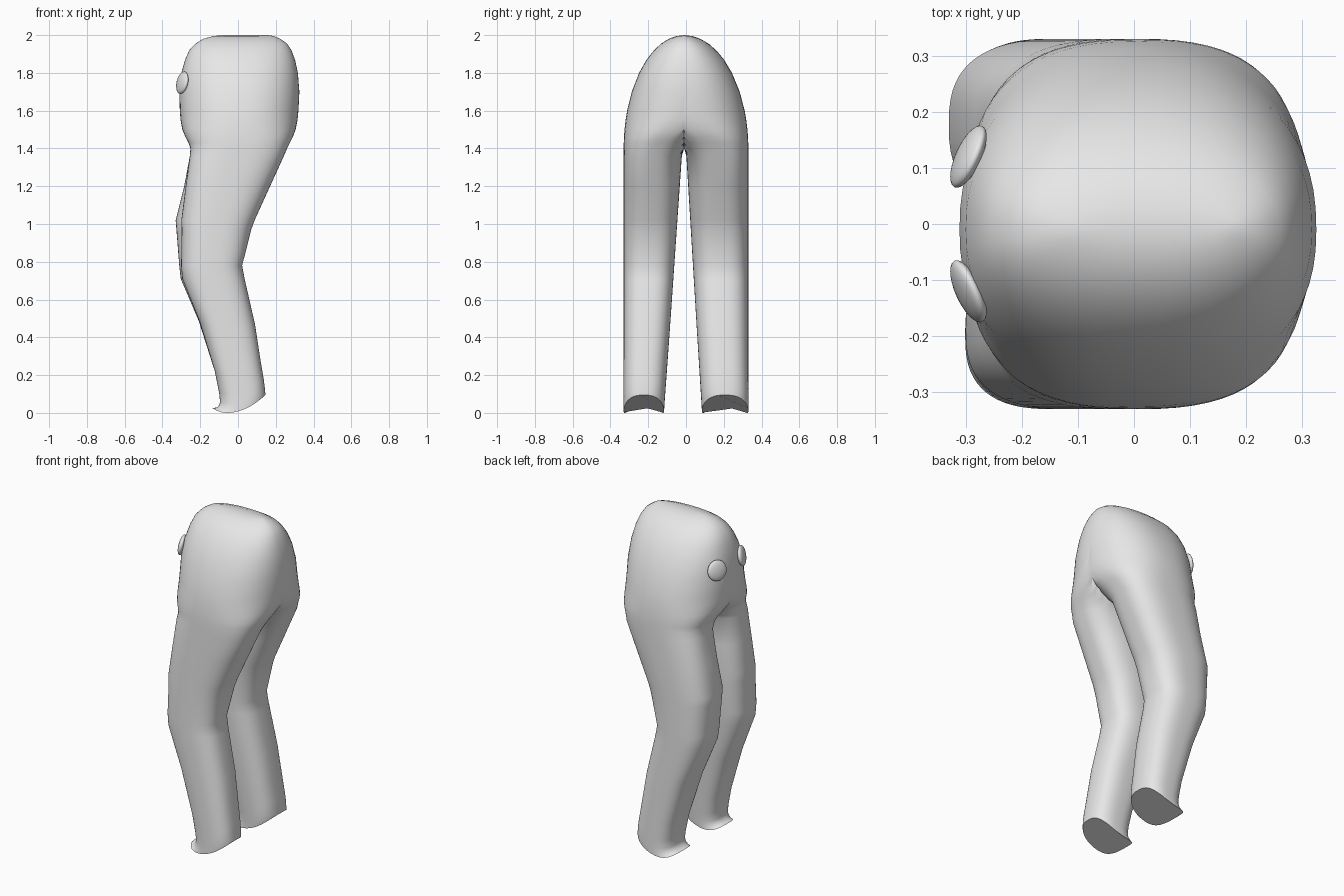
import bpy, bmesh, math
from mathutils import Vector

if "Cube" in bpy.data.objects:
    bpy.data.objects.remove(bpy.data.objects["Cube"])

grey = bpy.data.materials.new("plain_grey")
grey.diffuse_color = (0.8, 0.8, 0.8, 1)
grey.use_nodes = True
grey.node_tree.nodes["Principled BSDF"].inputs["Base Color"].default_value = grey.diffuse_color

N = 64          # points around each half section
SEAM = -0.01    # y of the centre seam

# Hip sections: z, x_min, x_max, split (0 = one body, 0.5 = two separate lobes)
HIPS = [
    (2.0, -0.08, 0.16, 0), (1.995, -0.13, 0.19, 0), (1.98, -0.185, 0.225, 0),
    (1.955, -0.225, 0.26, 0), (1.92, -0.258, 0.283, 0), (1.87, -0.28, 0.302, 0),
    (1.8, -0.3, 0.317, 0), (1.7, -0.311, 0.325, 0), (1.6, -0.308, 0.32, 0.02),
    (1.55, -0.304, 0.315, 0.08), (1.5, -0.295, 0.305, 0.2), (1.46, -0.278, 0.29, 0.33),
    (1.43, -0.262, 0.275, 0.41), (1.4, -0.252, 0.26, 0.46),
]
# Leg sections: z, x_min, x_max, x offset of the forward leg's partner
LEGS = [
    (1.36, -0.255, 0.243, 0.0), (1.2, -0.285, 0.17, 0.008), (1.02, -0.33, 0.088, 0.03),
    (0.97, -0.326, 0.07, 0.028), (0.78, -0.311, 0.022, 0.01), (0.71, -0.303, 0.035, 0.008),
    (0.45, -0.208, 0.09, 0.004), (0.2, -0.122, 0.12, 0.0), (0.1, -0.1, 0.135, 0.0),
    (0.05, -0.095, 0.141, 0.0), (0.025, -0.104, 0.143, 0.0), (0.008, -0.122, 0.145, 0.0),
    (0.0, -0.134, 0.145, 0.0),
]


def spow(v, p):
    return math.copysign(abs(v) ** p, v)


def hem(x):
    """Curved, slanting trouser bottom."""
    return (2.25 if x > -0.06 else 4.5) * (x + 0.06) ** 2


def section(side, z, x0, x1, centre, width, power, slant):
    """Rounded ring for one half, clamped at the centre seam."""
    pts = []
    for i in range(N):
        t = 2 * math.pi * i / N
        c, s = math.cos(t), math.sin(t)
        if i in (0, N // 2):
            s = 0.0
        x = (x0 + x1) / 2 + (x1 - x0) / 2 * spow(c, 2 / power)
        y = max(0.0, centre + width * spow(s, 2 / power))
        pts.append(Vector((x, SEAM + side * y, z + slant * hem(x))))
    return pts


def half_rings(side):
    outer = 0.33 - side * SEAM
    rings = []
    for z, x0, x1, split in HIPS:
        w = outer * math.sqrt(max(0.0, 1 - (max(0, z - 1.4) / 0.6) ** 2))
        rings.append(section(side, z, x0, x1, split * w, (1 - split) * w, 2.3 + 0.6 * split, 0))
    for z, x0, x1, shift in LEGS:
        gap = 0.012 + (1.36 - z) / 1.36 * (0.082 if side > 0 else 0.094)
        slant = min(1, max(0, (0.6 - z) / 0.4))
        if side < 0:
            x0 += shift
        rings.append(section(side, z, x0, x1, (outer + gap) / 2, (outer - gap) / 2, 2.7, slant))
    return rings


# Trousers: both halves lofted from waist to hem and welded along the seam
bm = bmesh.new()
for side in (1, -1):
    rings = [[bm.verts.new(p) for p in r] for r in half_rings(side)]
    for a, b in zip(rings, rings[1:]):
        for i in range(N):
            j = (i + 1) % N
            quad = [a[i], a[j], b[j], b[i]]
            if any(abs(v.co.y - SEAM) > 1e-6 for v in quad):
                bm.faces.new(quad if side < 0 else quad[::-1])
    bm.faces.new(rings[-1] if side < 0 else rings[-1][::-1])
bmesh.ops.remove_doubles(bm, verts=bm.verts, dist=1e-5)
loose = [v for v in bm.verts if not v.link_faces]
bmesh.ops.delete(bm, geom=loose, context='VERTS')
bmesh.ops.recalc_face_normals(bm, faces=bm.faces)
mesh = bpy.data.meshes.new("trousers")
bm.to_mesh(mesh)
bm.free()
trousers = bpy.data.objects.new("trousers", mesh)
bpy.context.collection.objects.link(trousers)
parts = [trousers]

# Buttons: two flattened discs on the upper front
for side, name in ((1, "button_left"), (-1, "button_right")):
    bpy.ops.mesh.primitive_uv_sphere_add(segments=32, ring_count=16, radius=1,
                                         location=(-0.295, side * 0.12, 1.748))
    button = bpy.context.object
    button.name = name
    button.scale = (0.06, 0.06, 0.02)
    button.rotation_euler = Vector((-0.88, side * 0.4, 0.2)).to_track_quat('Z', 'Y').to_euler()
    parts.append(button)

for ob in parts:
    ob.data.materials.append(grey)
    bpy.ops.object.select_all(action='DESELECT')
    ob.select_set(True)
    bpy.context.view_layer.objects.active = ob
    bpy.ops.object.shade_smooth_by_angle(angle=math.radians(45))
